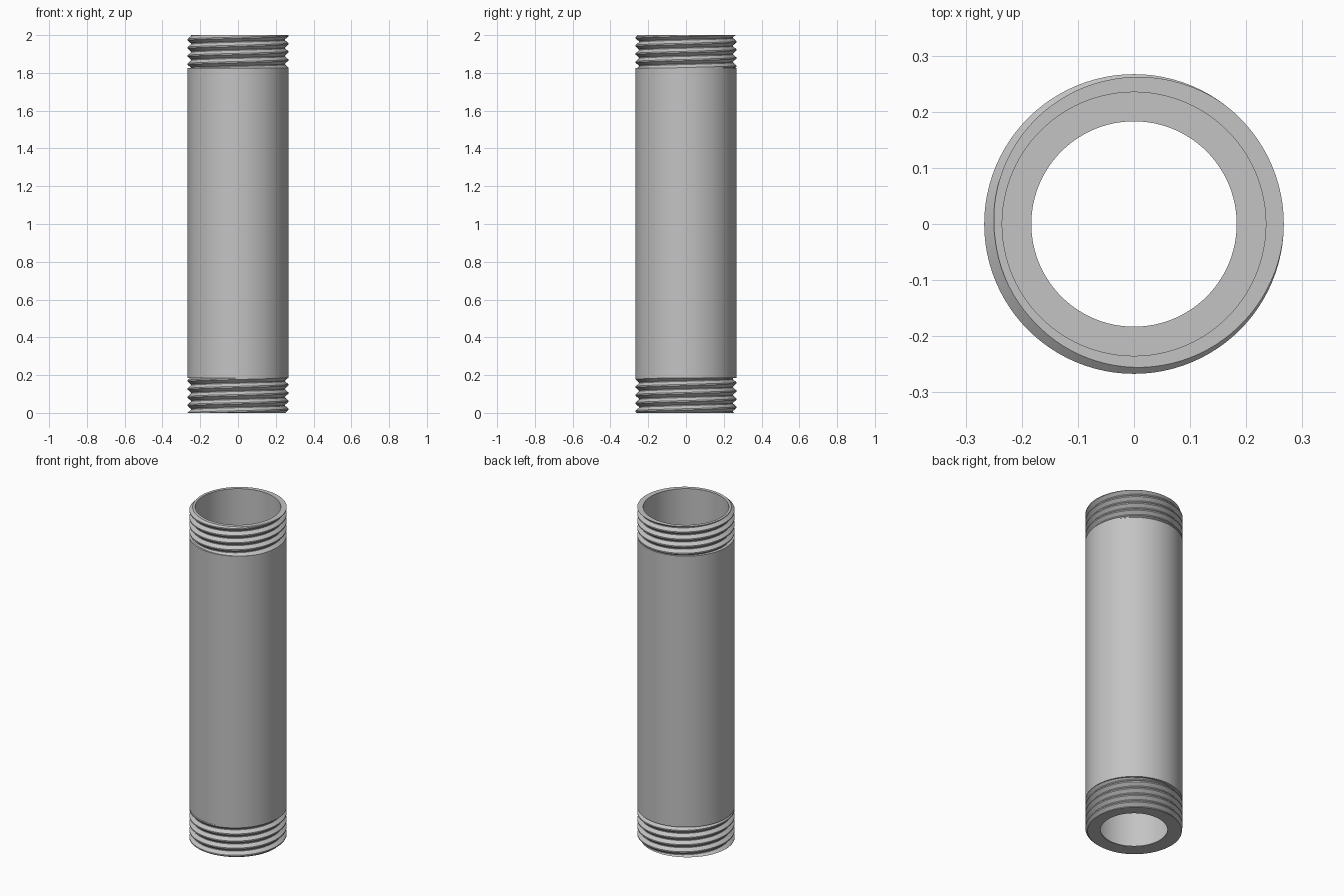
import bpy
import bmesh
from math import cos, sin, pi, radians

cube = bpy.data.objects.get("Cube")
if cube:
    bpy.data.objects.remove(cube)

SEGMENTS = 96
HEIGHT = 2.0
OUTER, ROOT, BORE, LIP = 0.267, 0.249, 0.235, 0.183
LOW, HIGH = 0.185, 1.825          # ends of the plain barrel
LIP_THICK = 0.005
PITCH = 0.043
CREST_ANGLE = radians(25)         # where the crest meets the top end
CREST_HALF, ROOT_HALF = 0.08, 0.45  # half widths of crest and root, in turns

steel = bpy.data.materials.new("grey_steel")
steel.use_nodes = True
grey = (0.55, 0.55, 0.55, 1)
steel.diffuse_color = grey
steel.node_tree.nodes["Principled BSDF"].inputs["Base Color"].default_value = grey


def revolve(name, profile):
    """Sweep a profile(angle) -> [(radius, z)] once around the axis."""
    bm = bmesh.new()
    columns = []
    for i in range(SEGMENTS + 1):
        a = 2 * pi * i / SEGMENTS
        columns.append([bm.verts.new((r * cos(a), r * sin(a), z)) for r, z in profile(a)])
    for left, right in zip(columns, columns[1:]):
        for j in range(len(left) - 1):
            bm.faces.new((left[j], right[j], right[j + 1], left[j + 1]))
    bmesh.ops.remove_doubles(bm, verts=bm.verts, dist=0.00005)
    mesh = bpy.data.meshes.new(name)
    bm.to_mesh(mesh)
    bm.free()
    mesh.materials.append(steel)
    obj = bpy.data.objects.new(name, mesh)
    bpy.context.collection.objects.link(obj)
    bpy.ops.object.select_all(action="DESELECT")
    obj.select_set(True)
    bpy.context.view_layer.objects.active = obj
    bpy.ops.object.shade_smooth_by_angle(angle=radians(30))
    return obj


def thread_radius(angle, z):
    """Radius of the V-shaped helical thread at a point."""
    turn = (z - HEIGHT) / PITCH - (angle - CREST_ANGLE) / (2 * pi)
    off = abs(turn - round(turn))
    t = (off - CREST_HALF) / (ROOT_HALF - CREST_HALF)
    return OUTER + (ROOT - OUTER) * min(1, max(0, t))


def thread(name, lo, hi, start_radius, end_radius):
    """Threaded length between two flat ends, its rows following the helix."""
    first = int((lo - HEIGHT) / PITCH) - 3
    last = int((hi - HEIGHT) / PITCH) + 3

    def profile(angle):
        points = [(start_radius, lo)]
        for k in range(first, last):
            for off in (-ROOT_HALF, -CREST_HALF, CREST_HALF, ROOT_HALF):
                z = HEIGHT + PITCH * (k + off + (angle - CREST_ANGLE) / (2 * pi))
                z = min(hi, max(lo, z))
                points.append((thread_radius(angle, z), z))
        return points + [(end_radius, hi)]

    return revolve(name, profile)


# Threaded ends
thread("bottom_thread", 0, LOW, LIP, OUTER)
thread("top_thread", HIGH, HEIGHT, OUTER, BORE)

# Plain outer wall
revolve("pipe_barrel", lambda a: [(OUTER, LOW), (OUTER, HIGH)])

# Inner wall with the narrow lip at the bottom
revolve("pipe_bore", lambda a: [(BORE, HEIGHT), (BORE, LIP_THICK),
                                (LIP, LIP_THICK), (LIP, 0)])
